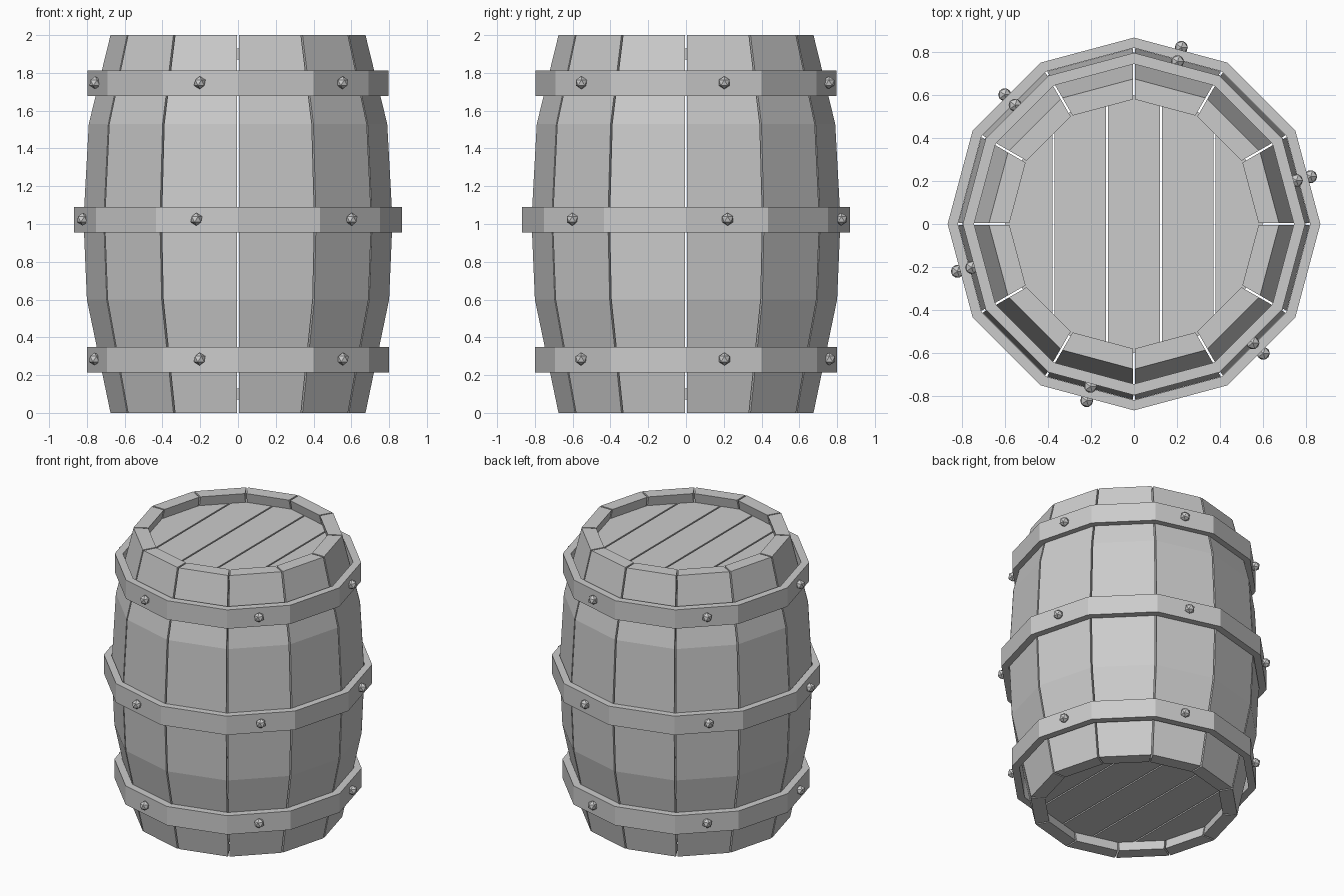
import bpy, bmesh
from math import cos, sin, radians
from mathutils import Vector, Matrix

cube = bpy.data.objects.get("Cube")
if cube:
    bpy.data.objects.remove(cube, do_unlink=True)

SIDES = 12
STEP = 360 / SIDES
COLOUR = (0.6, 0.6, 0.6, 1)

grey = bpy.data.materials.new("plain grey")
grey.use_nodes = True
grey.diffuse_color = COLOUR
grey.node_tree.nodes["Principled BSDF"].inputs["Base Color"].default_value = COLOUR


def add_object(name, bm):
    bmesh.ops.recalc_face_normals(bm, faces=bm.faces)
    mesh = bpy.data.meshes.new(name)
    bm.to_mesh(mesh)
    bm.free()
    mesh.materials.append(grey)
    obj = bpy.data.objects.new(name, mesh)
    bpy.context.collection.objects.link(obj)
    return obj


def polar(radius, angle, z):
    a = radians(angle)
    return Vector((radius * cos(a), radius * sin(a), z))


def bridge(bm, lower, upper):
    for i in range(len(lower)):
        j = (i + 1) % len(lower)
        bm.faces.new((lower[i], lower[j], upper[j], upper[i]))


# Staves: bulged planks with a narrow gap on each side
PROFILE = [(0, 0.675), (0.6, 0.80), (1.02, 0.818), (1.53, 0.79), (2, 0.675)]
THICKNESS = 0.095
GAP = 0.005


def stave(index):
    bm = bmesh.new()
    start, end = index * STEP, (index + 1) * STEP
    shift_a = polar(GAP, start + 90, 0)
    shift_b = polar(GAP, end - 90, 0)
    rings = []
    for z, r in PROFILE:
        inner = r - THICKNESS
        corners = (polar(r, start, z) + shift_a, polar(r, end, z) + shift_b,
                   polar(inner, end, z) + shift_b, polar(inner, start, z) + shift_a)
        rings.append([bm.verts.new(c) for c in corners])
    for lower, upper in zip(rings, rings[1:]):
        bridge(bm, lower, upper)
    bm.faces.new(rings[0])
    bm.faces.new(rings[-1])
    add_object(f"stave_{index + 1}", bm)


for i in range(SIDES):
    stave(i)


# Lids: planks cut from a twelve-sided disc, recessed at both ends
def lid(name, z, thickness=0.06, radius=0.6, pitch=0.25, gap=0.01):
    for k in range(-2, 3):
        bm = bmesh.new()
        bm.faces.new([bm.verts.new(polar(radius, i * STEP, z)) for i in range(SIDES)])
        for side in (-1, 1):
            edge = k * pitch + side * (pitch - gap) / 2
            if abs(edge) < pitch * 2:
                bmesh.ops.bisect_plane(bm, geom=bm.verts[:] + bm.edges[:] + bm.faces[:],
                                       plane_co=(edge, 0, 0), plane_no=(side, 0, 0),
                                       clear_outer=True)
        grown = bmesh.ops.extrude_face_region(bm, geom=bm.faces[:], use_keep_orig=True)
        top = [v for v in grown["geom"] if isinstance(v, bmesh.types.BMVert)]
        bmesh.ops.translate(bm, verts=top, vec=(0, 0, thickness))
        add_object(f"{name}_plank_{k + 3}", bm)


lid("top_lid", 1.87)
lid("bottom_lid", 0.07)


# Hoops: flat-sided bands around the staves
def hoop(name, z, height, outer, inner):
    bm = bmesh.new()
    low, high = z - height / 2, z + height / 2
    loops = [[bm.verts.new(polar(r, i * STEP, h)) for i in range(SIDES)]
             for r, h in ((outer, low), (outer, high), (inner, high), (inner, low))]
    for a, b in zip(loops, loops[1:] + loops[:1]):
        bridge(bm, a, b)
    add_object(name, bm)


# Rivets: faceted studs on every second face of a hoop
def rivets(name, z, outer):
    distance = outer * cos(radians(STEP / 2)) + 0.013
    bm = bmesh.new()
    for i in range(0, SIDES, 2):
        place = Matrix.Translation(polar(distance, (i + 0.5) * STEP, z))
        bmesh.ops.create_icosphere(bm, subdivisions=1, radius=0.034, matrix=place)
    add_object(name, bm)


for label, z, outer, inner in (("lower", 0.282, 0.80, 0.75),
                               ("middle", 1.022, 0.868, 0.82),
                               ("upper", 1.745, 0.797, 0.745)):
    hoop(f"{label}_hoop", z, 0.134, outer, inner)
    rivets(f"{label}_rivets", z + 0.003, outer)
